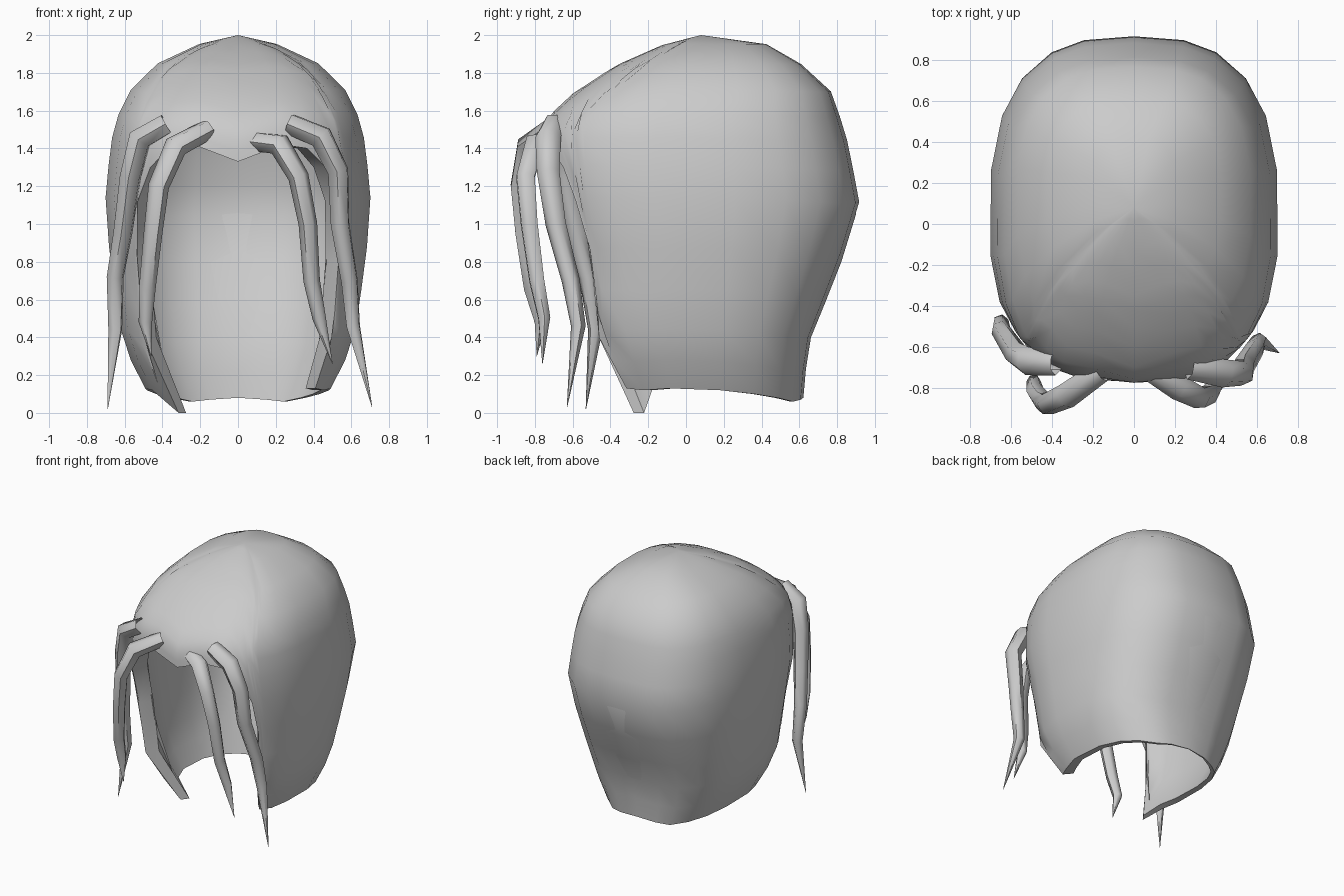
import bpy, bmesh, math

cube = bpy.data.objects.get("Cube")
if cube:
    bpy.data.objects.remove(cube, do_unlink=True)

mat = bpy.data.materials.new("hair_grey")
mat.use_nodes = True
GREY = (0.6, 0.6, 0.6, 1)
mat.diffuse_color = GREY
mat.node_tree.nodes["Principled BSDF"].inputs["Base Color"].default_value = GREY

# Horizontal sections: z, half width, front y, back y
SECTIONS = [(2.00, 0.00, 0.08, 0.08), (1.95, 0.22, -0.12, 0.44), (1.84, 0.45, -0.37, 0.62),
            (1.69, 0.59, -0.60, 0.78), (1.55, 0.65, -0.75, 0.82), (1.42, 0.68, -0.78, 0.86),
            (1.10, 0.71, -0.74, 0.92), (0.80, 0.68, -0.65, 0.82), (0.40, 0.62, -0.63, 0.66),
            (0.20, 0.54, -0.50, 0.63), (0.06, 0.45, -0.41, 0.62), (0.00, 0.38, -0.40, 0.60)]
# Lower rim of the hair: angle from the front in degrees, z
RIM = [(0, 1.33), (14, 1.42), (26, 1.40), (36, 1.30), (43, 1.12), (46, 0.80), (48, 0.40),
       (51, 0.13), (65, 0.12), (82, 0.13), (100, 0.12), (118, 0.10), (135, 0.08), (152, 0.06),
       (166, 0.07), (180, 0.08)]
LEVELS = [0.025, 0.08, 0.155, 0.225, 0.29, 0.37, 0.46, 0.6, 0.72, 0.83, 0.92, 1.0]


def section(z):
    """Half width, front and back of the head at a height."""
    for a, b in zip(SECTIONS, SECTIONS[1:]):
        if z >= b[0]:
            f = (a[0] - z) / (a[0] - b[0])
            return [p + (q - p) * f for p, q in zip(a[1:], b[1:])]
    return SECTIONS[-1][1:]


def head_point(deg, z, side):
    w, front, back = section(z)
    t = math.radians(deg)
    c, s = math.cos(t), math.sin(t)
    mid = (front + back) / 2 if z > 1.6 else 0.02
    reach = mid - front if c > 0 else back - mid
    return [side * w * abs(s) ** 0.75, mid - math.copysign(reach * abs(c) ** 0.75, c), z]


def finish(obj, angle):
    obj.data.materials.append(mat)
    bpy.ops.object.select_all(action='DESELECT')
    obj.select_set(True)
    bpy.context.view_layer.objects.active = obj
    bpy.ops.object.shade_smooth_by_angle(angle=math.radians(angle))


def build_cap():
    bm = bmesh.new()
    columns = [(d, z, 1) for d, z in RIM] + [(d, z, -1) for d, z in RIM[-2:0:-1]]
    outer_pole = bm.verts.new((0, 0.08, 2.0))
    inner_pole = bm.verts.new((0, 0.08, 1.86))
    outer, inner = [], []
    for deg, rim, side in columns:
        if side < 0 and 50 < deg < 60:
            rim = 0.0                       # longer right front corner
        pts = [head_point(deg, 2 - (2 - rim) * f, side) for f in LEVELS]
        outer.append([bm.verts.new(p) for p in pts])
        # the lining is thick at the face opening and thin at the back
        k = 0.84 + 0.12 * deg / 180
        col = []
        for (x, y, z), f in zip(pts, LEVELS):
            col.append(bm.verts.new((x * k, y * k + 0.02, z - 0.12 * (1 - f))))
        inner.append(col)
    n = len(columns)
    for i in range(n):
        a, b, c, d = outer[i], outer[(i + 1) % n], inner[i], inner[(i + 1) % n]
        bm.faces.new((outer_pole, a[0], b[0]))
        bm.faces.new((inner_pole, d[0], c[0]))
        for j in range(len(LEVELS) - 1):
            bm.faces.new((a[j], a[j + 1], b[j + 1], b[j]))
            bm.faces.new((c[j], d[j], d[j + 1], c[j + 1]))
        bm.faces.new((a[-1], c[-1], d[-1], b[-1]))
    bmesh.ops.recalc_face_normals(bm, faces=bm.faces)
    mesh = bpy.data.meshes.new("hair_cap")
    bm.to_mesh(mesh)
    bm.free()
    obj = bpy.data.objects.new("hair_cap", mesh)
    bpy.context.collection.objects.link(obj)
    finish(obj, 50)


def build_strand(name, pts, radius):
    curve = bpy.data.curves.new(name, 'CURVE')
    curve.dimensions = '3D'
    curve.bevel_depth = radius
    curve.bevel_resolution = 1
    spline = curve.splines.new('POLY')
    spline.points.add(len(pts) - 1)
    scale = [1.0, 1.15, 1.0, 0.9, 0.8, 0.65, 0.02]
    for p, co, r in zip(spline.points, pts, scale):
        p.co = (*co, 1)
        p.radius = r
    obj = bpy.data.objects.new(name, curve)
    bpy.context.collection.objects.link(obj)
    bpy.ops.object.select_all(action='DESELECT')
    obj.select_set(True)
    bpy.context.view_layer.objects.active = obj
    bpy.ops.object.convert(target='MESH')
    finish(bpy.context.view_layer.objects.active, 60)


build_cap()

# Loose strands hanging from the brow
build_strand("inner_left_strand", [(0.06, -0.70, 1.44), (0.22, -0.80, 1.42), (0.32, -0.85, 1.25),
             (0.37, -0.83, 1.00), (0.39, -0.79, 0.70), (0.43, -0.75, 0.50), (0.50, -0.76, 0.26)], 0.055)
build_strand("outer_left_strand", [(0.27, -0.70, 1.53), (0.44, -0.73, 1.46), (0.53, -0.73, 1.28),
             (0.54, -0.69, 1.00), (0.59, -0.61, 0.70), (0.61, -0.57, 0.46), (0.71, -0.63, 0.03)], 0.06)
build_strand("inner_right_strand", [(-0.16, -0.72, 1.50), (-0.33, -0.84, 1.41), (-0.42, -0.88, 1.20),
             (-0.45, -0.86, 0.95), (-0.48, -0.82, 0.66), (-0.49, -0.77, 0.48), (-0.46, -0.79, 0.30)], 0.055)
build_strand("outer_right_strand", [(-0.38, -0.68, 1.53), (-0.52, -0.67, 1.45), (-0.57, -0.64, 1.25),
             (-0.61, -0.58, 0.95), (-0.65, -0.52, 0.72), (-0.65, -0.48, 0.44), (-0.69, -0.53, 0.02)], 0.06)
